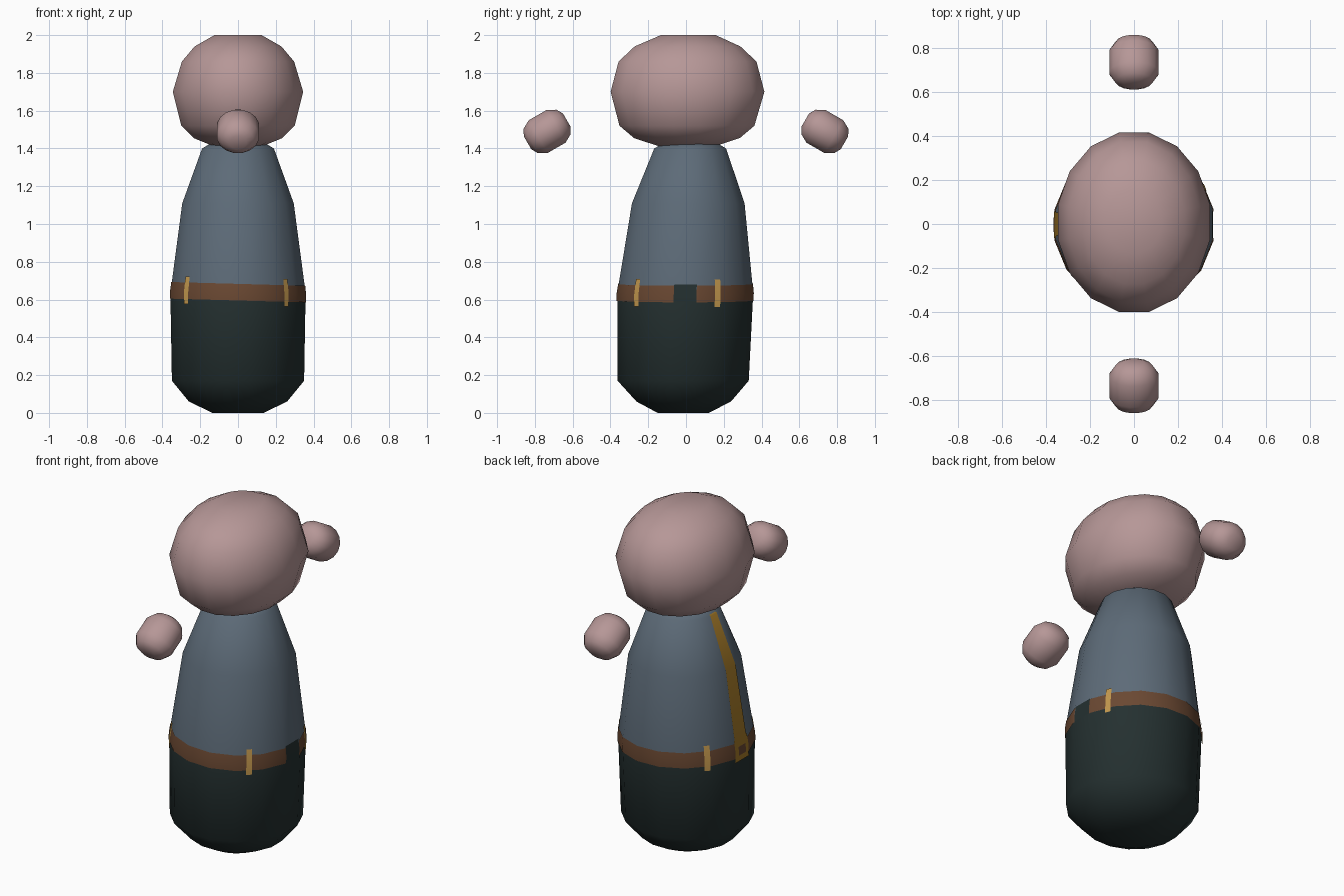
import bpy, math
from mathutils import Matrix

if "Cube" in bpy.data.objects:
    bpy.data.objects.remove(bpy.data.objects["Cube"])

N = 16                      # sides of every round part
STEP = 2 * math.pi / N


def material(name, rgb):
    m = bpy.data.materials.new(name)
    lin = [((c / 255 + 0.055) / 1.055) ** 2.4 for c in rgb]
    m.diffuse_color = (*lin, 1)
    m.use_nodes = True
    m.node_tree.nodes["Principled BSDF"].inputs["Base Color"].default_value = m.diffuse_color
    return m


SKIN = material("skin pink", (182, 151, 151))
SHIRT = material("shirt blue grey", (93, 107, 120))
TROUSER = material("trouser dark green", (36, 48, 48))
LEATHER = material("belt brown", (106, 72, 50))
GOLD = material("dark gold", (162, 120, 40))
BRASS = material("light gold", (196, 153, 78))


def make(name, verts, faces, mats):
    mesh = bpy.data.meshes.new(name)
    mesh.from_pydata(verts, [], faces)
    for m in mats:
        mesh.materials.append(m)
    for p in mesh.polygons:
        p.use_smooth = True
    obj = bpy.data.objects.new(name, mesh)
    bpy.context.collection.objects.link(obj)
    return obj


def ring_point(ring, a, off=0.0):
    """Point on a 16-sided oval ring (z, rx, ry, cy); flats face the axes."""
    z, rx, ry, cy = ring
    d = a - round(a / STEP) * STEP
    k = 1 / math.cos(d)
    return ((rx + off) * math.cos(a) * k, cy + (ry + off) * math.sin(a) * k, z)


def lathe(name, rings, mats):
    verts = [ring_point(r, (i + 0.5) * STEP) for r in rings for i in range(N)]
    faces = [(j * N + i, j * N + (i + 1) % N, (j + 1) * N + (i + 1) % N, (j + 1) * N + i)
             for j in range(len(rings) - 1) for i in range(N)]
    top = (len(rings) - 1) * N
    faces += [tuple(reversed(range(N))), tuple(range(top, top + N))]
    return make(name, verts, faces, mats)


# Body: trousers below the waist ring, shirt above
WAIST = 0.635
BODY = [(0.0, 0.135, 0.135, -0.015), (0.06, 0.26, 0.25, -0.012), (0.17, 0.35, 0.347, -0.015),
        (WAIST, 0.358, 0.36, -0.004), (1.11, 0.295, 0.298, 0.012),
        (1.40, 0.19, 0.19, 0.022), (1.43, 0.14, 0.14, 0.022)]
body = lathe("body", BODY, [TROUSER, SHIRT])
for p in body.data.polygons:
    p.material_index = int(p.center.z > WAIST)

# Head
HEAD = [(1.412, 0.13, 0.15, 0.005), (1.455, 0.235, 0.28, 0.005), (1.52, 0.30, 0.357, 0.005),
        (1.70, 0.345, 0.407, 0.008), (1.86, 0.297, 0.365, 0.008),
        (1.94, 0.23, 0.28, 0.008), (2.0, 0.125, 0.145, 0.012)]
lathe("head", HEAD, [SKIN])

# Hands: short rounded barrels tilted down and outward
HAND = [(t, r * 1.11, r, 0) for t, r in
        ((-0.12, 0.04), (-0.1, 0.075), (-0.055, 0.1), (0.055, 0.1), (0.1, 0.075), (0.12, 0.04))]
for side, label in ((-1, "front_hand"), (1, "back_hand")):
    hand = lathe(label, HAND, [SKIN])
    hand.data.transform(Matrix.Translation((0, side * 0.735, 1.49)) @
                        Matrix.Rotation(side * math.radians(60), 4, 'X'))


def body_ring(z):
    for a, b in zip(BODY, BODY[1:]):
        if a[0] <= z <= b[0]:
            t = (z - a[0]) / (b[0] - a[0])
            return tuple(p + (q - p) * t for p, q in zip(a, b))


def patch(name, a0, a1, z0, z1, off, mat):
    """Thin sheet lying on the body between two angles (degrees) and two heights."""
    corners = [(i + 0.5) * 360 / N for i in range(-N, 2 * N)]
    angs = [a0] + [c for c in corners if a0 < c < a1] + [a1]
    levels = [z0] + [r[0] for r in BODY if z0 < r[0] < z1] + [z1]
    verts = []
    for z in levels:
        for deg in angs:
            a = math.radians(deg)
            tilt = -0.01 * math.cos(a) if z1 - z0 < 0.3 else 0   # belt sits a little askew
            verts.append(ring_point(body_ring(z + tilt), a, off))
    n = len(angs)
    faces = [(j * n + i, j * n + i + 1, (j + 1) * n + i + 1, (j + 1) * n + i)
             for j in range(len(levels) - 1) for i in range(n - 1)]
    return make(name, verts, faces, [mat])


# Belt with a gap at one side, where the trousers show
patch("belt", 9.5, 350.5, 0.595, 0.683, 0.003, LEATHER)
patch("trouser_top", -9.5, 9.5, 0.60, 0.69, 0.002, TROUSER)

# Belt loops
for k, deg in enumerate((-45, 28, 143, 221)):
    patch(f"belt_loop_{k + 1}", deg - 2.5, deg + 2.5, 0.57, 0.715, 0.006, BRASS)

# Long strip down the chest with a buckle at the belt
patch("tie", 171.5, 188.5, 0.66, 1.405, 0.005, GOLD)
patch("buckle", 170.5, 189.5, 0.57, 0.70, 0.006, GOLD)
patch("buckle_centre", 175, 185, 0.605, 0.655, 0.008, LEATHER)
